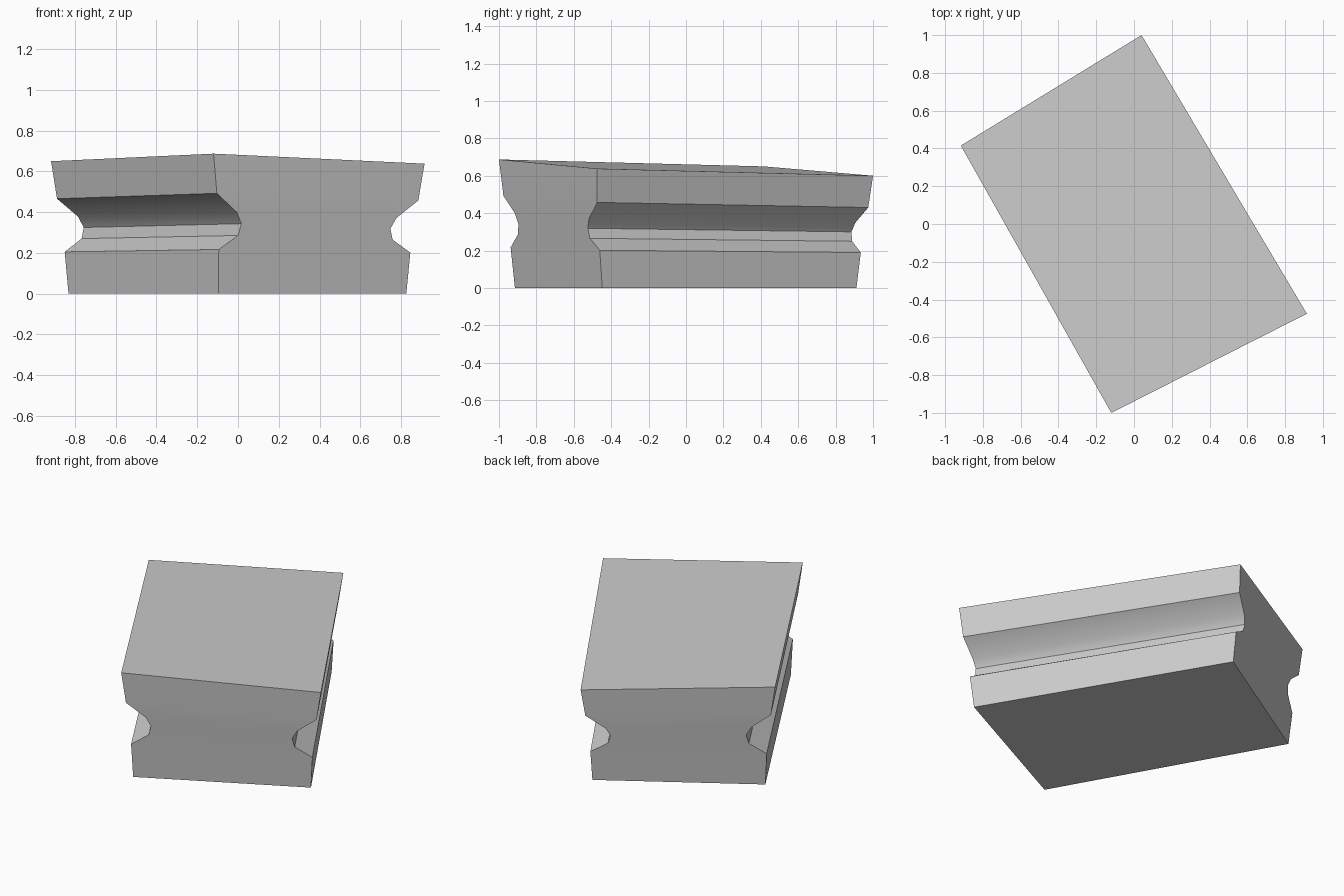
import bpy
import bmesh
import math
from mathutils import Vector

default_cube = bpy.data.objects.get("Cube")
if default_cube:
    bpy.data.objects.remove(default_cube, do_unlink=True)

# One plain grey for the whole block
grey = bpy.data.materials.new("light_grey")
grey.use_nodes = True
colour = (0.6, 0.6, 0.6, 1.0)
grey.diffuse_color = colour
grey.node_tree.nodes["Principled BSDF"].inputs["Base Color"].default_value = colour

# Top corners, in order: front, left, back, right
corners = [
    Vector((-0.12, -1.0, 0.687)),
    Vector((0.915, -0.475, 0.638)),
    Vector((0.04, 1.0, 0.60)),
    Vector((-0.917, 0.415, 0.65)),
]

# Side profile rows: height fraction, inset across the width, inset along the length
profile = [
    (1.0, 0.0, 0.0),
    (0.717, 0.026, 0.014),
    (0.582, 0.141, 0.024),
    (0.5, 0.17, 0.031),
    (0.416, 0.155, 0.036),
    (0.316, 0.053, 0.044),
    (0.0, 0.063, 0.065),
]


def flat_direction(start, end):
    """Horizontal unit vector from one corner to another."""
    return (end - start).to_2d().normalized()


def corner_column(bm, index):
    """Vertices down one corner of the block, from top to base."""
    corner = corners[index]
    across = flat_direction(corner, corners[index ^ 1])
    along = flat_direction(corner, corners[3 - index])
    column = []
    for height, inset_across, inset_along in profile:
        spot = corner.to_2d() + across * inset_across + along * inset_along
        column.append(bm.verts.new((spot.x, spot.y, corner.z * height)))
    return column


# Block with a groove along both long sides
bm = bmesh.new()
columns = [corner_column(bm, i) for i in range(len(corners))]
for i, near in enumerate(columns):
    far = columns[(i + 1) % len(columns)]
    for row in range(len(profile) - 1):
        bm.faces.new((near[row], near[row + 1], far[row + 1], far[row]))
bm.faces.new([column[0] for column in columns])
bm.faces.new([column[-1] for column in reversed(columns)])
bmesh.ops.recalc_face_normals(bm, faces=bm.faces[:])

mesh = bpy.data.meshes.new("grooved_block")
bm.to_mesh(mesh)
bm.free()
mesh.materials.append(grey)
block = bpy.data.objects.new("grooved_block", mesh)
bpy.context.collection.objects.link(block)

# Smooth the upper curve of each groove, keep the other edges sharp
bpy.ops.object.select_all(action="DESELECT")
block.select_set(True)
bpy.context.view_layer.objects.active = block
bpy.ops.object.shade_smooth_by_angle(angle=math.radians(35))
